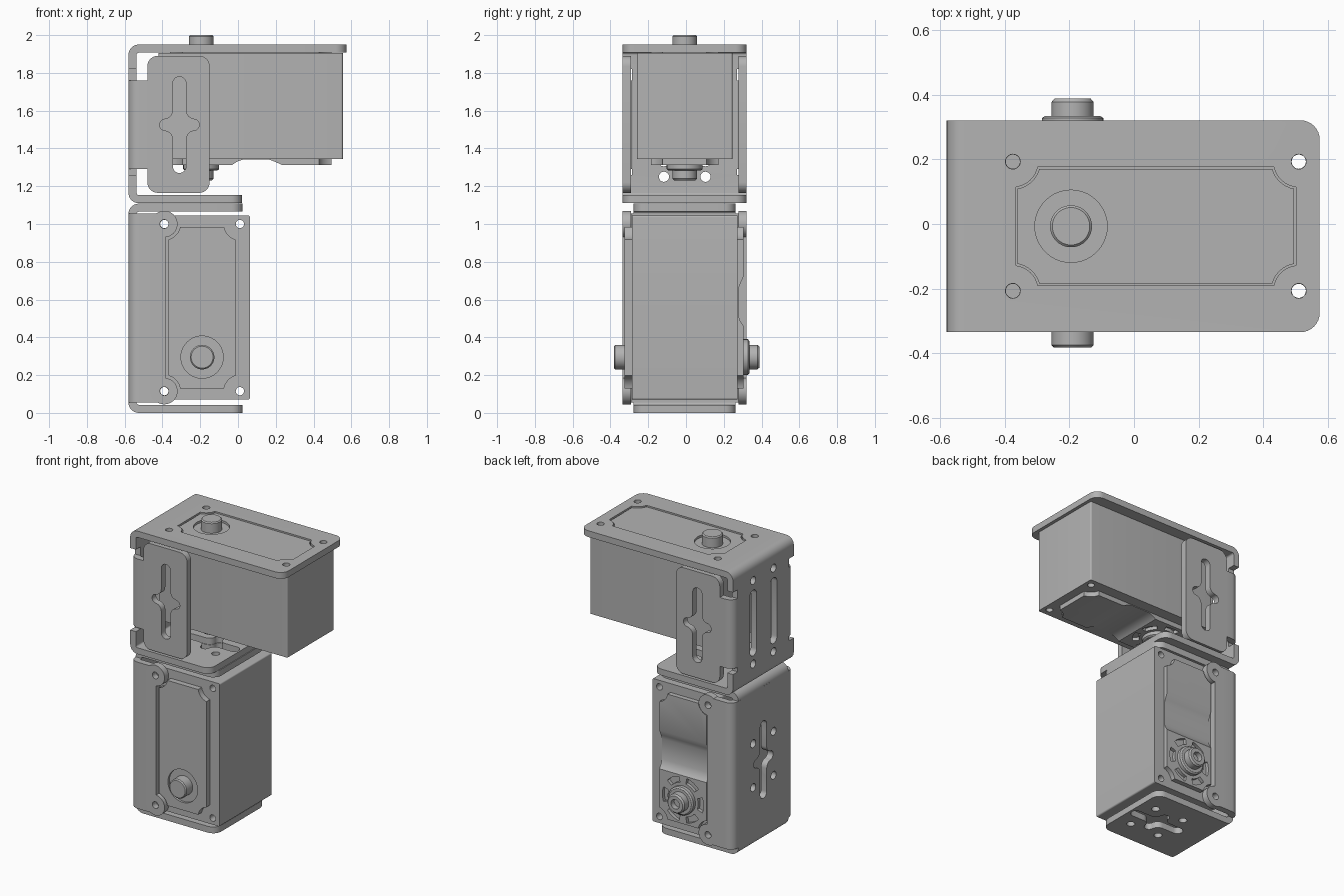
import bpy, bmesh, math
from mathutils import Matrix, Vector

if "Cube" in bpy.data.objects:
    bpy.data.objects.remove(bpy.data.objects["Cube"])

grey = bpy.data.materials.new("metal_grey")
grey.use_nodes = True
GREY = (0.45, 0.45, 0.45, 1)
grey.diffuse_color = GREY
grey.node_tree.nodes["Principled BSDF"].inputs["Base Color"].default_value = GREY
YC = -0.007          # middle plane of the assembly
T = 0.043            # sheet thickness
parts = []


# ---------- outlines ----------
def arc(cx, cy, r, a, b, n=8):
    steps = [math.radians(a + (b - a) * i / n) for i in range(n + 1)]
    return [(cx + r * math.cos(t), cy + r * math.sin(t)) for t in steps]


def circle(cx, cy, r, n=32):
    return arc(cx, cy, r, 0, 360, n)[:-1]


def rect(x0, x1, y0, y1, r=0):
    if not r:
        return [(x0, y0), (x1, y0), (x1, y1), (x0, y1)]
    return (arc(x1 - r, y1 - r, r, 0, 90) + arc(x0 + r, y1 - r, r, 90, 180)
            + arc(x0 + r, y0 + r, r, 180, 270) + arc(x1 - r, y0 + r, r, 270, 360))


def slot(cx, cy, w, half):
    return arc(cx, cy + half - w, w, 0, 180) + arc(cx, cy - half + w, w, 180, 360)


def cross(cx, cy, half, swap=False, w=0.035, arm=0.105, v=0.03, f=0.045):
    """Long slot with two short filleted arms."""
    quad = (arc(0, half - w, w, 90, 0, 6) + arc(w + f, v + f, f, 180, 270, 6)
            + arc(arm - v, 0, v, 90, 0, 6)[:-1])
    side = quad + [(arm, 0)] + [(x, -y) for x, y in reversed(quad)]
    pts = side + [(-x, y) for x, y in reversed(side)][1:-1]
    return [(cx + y, cy + x) if swap else (cx + x, cy + y) for x, y in pts]


def four(cx, cy, dx, dy, r):
    return [circle(cx + i * dx, cy + j * dy, r, 20) for i in (-1, 1) for j in (-1, 1)]


def channel(x0, x1, lo, hi, r=0.055):
    """Bent sheet profile, open towards +x."""
    q = r - T
    return ([(x1, hi)] + arc(x0 + r, hi - r, r, 90, 180) + arc(x0 + r, lo + r, r, 180, 270)
            + [(x1, lo), (x1, lo + T)] + arc(x0 + r, lo + r, q, 270, 180)
            + arc(x0 + r, hi - r, q, 180, 90) + [(x1, hi - T)])


# ---------- solids ----------
def prism(name, outlines, axis, lo, hi, round_x=None, r=0.06):
    """Extrude outlines along an axis; corners beyond round_x can be rounded."""
    bm = bmesh.new()
    place = {"x": lambda a, b, h: (h, a, b), "y": lambda a, b, h: (a, h, b),
             "z": lambda a, b, h: (a, b, h)}[axis]
    for pts in outlines:
        low = [bm.verts.new(place(a, b, lo)) for a, b in pts]
        top = [bm.verts.new(place(a, b, hi)) for a, b in pts]
        bm.faces.new(low)
        bm.faces.new(top)
        for i in range(len(pts)):
            j = (i + 1) % len(pts)
            bm.faces.new((low[i], low[j], top[j], top[i]))
    bmesh.ops.recalc_face_normals(bm, faces=bm.faces)
    if round_x is not None:
        edges = [e for e in bm.edges if min(v.co.x for v in e.verts) > round_x
                 and abs(e.verts[0].co.z - e.verts[1].co.z) > T * 0.9]
        bmesh.ops.bevel(bm, geom=edges, offset=r, segments=8, affect="EDGES", profile=0.5)
    return finish(name, bm)


def lathe(name, profile, n=40):
    """Turn a radius/height profile about z."""
    bm = bmesh.new()
    rings = [[bm.verts.new((x, y, z)) for x, y in circle(0, 0, r, n)] for r, z in profile]
    for a, b in zip(rings, rings[1:]):
        for i in range(n):
            j = (i + 1) % n
            bm.faces.new((a[i], a[j], b[j], b[i]))
    bm.faces.new(rings[0])
    bm.faces.new(rings[-1])
    bmesh.ops.recalc_face_normals(bm, faces=bm.faces)
    return finish(name, bm)


def finish(name, bm):
    me = bpy.data.meshes.new(name)
    bm.to_mesh(me)
    bm.free()
    me.materials.append(grey)
    ob = bpy.data.objects.new(name, me)
    bpy.context.collection.objects.link(ob)
    parts.append(ob)
    return ob


def combine(ob, others, op="DIFFERENCE"):
    for other in others:
        m = ob.modifiers.new("b", "BOOLEAN")
        m.operation, m.solver, m.object = op, "EXACT", other
        dg = bpy.context.evaluated_depsgraph_get()
        me = bpy.data.meshes.new_from_object(ob.evaluated_get(dg))
        ob.modifiers.clear()
        ob.data = me
        parts.remove(other)
        bpy.data.objects.remove(other)
    return ob


def panel(grow=0.0):
    """Raised cover outline, scooped out around the corner screws."""
    x0, x1, h, r = -0.165 - grow, 0.69 + grow, 0.178 + grow, 0.085 - grow
    pts = []
    for cx, sx, sy in ((0.705, 1, 1), (-0.18, -1, 1), (-0.18, -1, -1), (0.705, 1, -1)):
        ex = x1 if sx > 0 else x0
        a = math.atan2(-math.sqrt(r * r - (ex - cx) ** 2), -abs(ex - cx))
        b = math.atan2(h - 0.2, -math.sqrt(r * r - (h - 0.2) ** 2))
        b = b if b < 0 else b - 2 * math.pi
        run = arc(0, 0, r, math.degrees(a), math.degrees(b))
        run = [(cx + sx * x, sy * (0.2 + y)) for x, y in run]
        pts += run if sx * sy > 0 else run[::-1]
    return pts


# ---------- servo, built about its shaft axis ----------
def servo(prefix, matrix):
    first = len(parts)
    screws = four(0.2625, 0, 0.4425, 0.2, 0.022)
    body = prism(prefix + "_case", [rect(-0.225, 0.75, -0.253, 0.253, 0.01)], "z", -0.28, 0.28)
    combine(body, [prism("bores", screws, "z", -1, 1)])
    cover = prism(prefix + "_cover", [panel()], "z", 0.279, 0.318)
    combine(cover, [prism("recess", [circle(0, 0, 0.112, 40)], "z", 0.303, 0.4)])
    lathe(prefix + "_shaft", [(0.065, 0.27), (0.065, 0.368), (0.058, 0.375)])

    # output side: panel with a trough and a slotted horn
    base = prism(prefix + "_output_panel", [panel()], "z", -0.312, -0.279)
    trough = [(0.15, -0.33), (0.165, -0.311), (0.19, -0.295), (0.22, -0.284), (0.36, -0.284),
              (0.39, -0.295), (0.43, -0.313), (0.44, -0.33)]
    slots = [arc(0, 0, 0.155, a, a + 38) + arc(0, 0, 0.115, a + 38, a) for a in range(11, 360, 60)]
    combine(base, [prism("trough", [trough], "y", -0.3, 0.3),
                   prism("slots", slots, "z", -0.4, -0.29)])
    lathe(prefix + "_horn_hub", [(0.095, -0.29), (0.095, -0.335), (0.085, -0.342), (0.065, -0.342),
                                 (0.065, -0.385), (0.056, -0.395), (0.032, -0.395), (0.032, -0.36)])
    for ob in parts[first:]:
        ob.data.transform(matrix)


servo("upper_servo", Matrix.Translation((-0.195, YC, 1.625)))
turn = Matrix((Vector((0, -1, 0)), Vector((0, 0, -1)), Vector((1, 0, 0)))).to_4x4()
servo("lower_servo", Matrix.Translation((-0.19, YC, 0.295)) @ turn)

# ---------- upper bracket ----------
W = 0.328
long_plate = prism("upper_bracket", [channel(-0.58, 0.575, 1.11, 1.95)], "y", YC - W, YC + W, 0.5)
trim = prism("trim", [rect(0.022, 1, 1, 1.5)], "y", -1, 1)
reliefs = [prism("relief", [rect(-0.6, -0.53, 1.26, 1.82)], "y", YC + s * 0.278, YC + s * 0.5)
           for s in (-1, 1)]
combine(long_plate, [trim] + reliefs)
ends = prism("ends", [rect(-0.7, 0.022, YC - W, YC + W, 0.06)], "z", 1.0, 1.2)
spare = prism("spare", [rect(-0.2, 0.3, -0.5, 0.5)], "z", 1.0, 1.2)
combine(long_plate, [combine(spare, [ends])])
wings = prism("wing_bend", [channel(-0.58, -0.44, YC - W, YC + W)], "z", 1.29, 1.76)
plates = [prism("wing", [rect(-0.48, -0.15, 1.165, 1.89, 0.055)], "y", a, a + T)
          for a in (YC - W, YC + W - T)]
combine(wings, plates, "UNION")
combine(long_plate, [wings], "UNION")
opening = [(x - 0.195, y + YC) for x, y in panel(0.006)]
combine(long_plate, [
    prism("cut", [opening] + four(0.0675, YC, 0.4425, 0.2, 0.023), "z", 1.88, 2),
    prism("cut", [cross(-0.19, YC, 0.2, True)] + four(-0.19, YC, 0.11, 0.12, 0.026), "z", 1, 1.2),
    prism("cut", [cross(-0.31, 1.525, 0.255)], "y", -0.5, -0.27),
    prism("cut", [cross(-0.31, 1.525, 0.255)], "y", 0.26, 0.5),
    prism("cut", [slot(YC + s * 0.11, 1.53, 0.036, 0.225) for s in (-1, 1)]
          + four(YC, 1.535, 0.11, 0.285, 0.027), "x", -0.7, -0.5)])

# ---------- lower bracket ----------
sides = prism("lower_bracket", [channel(-0.58, -0.385, YC - W, YC + W)], "z", 0.055, 1.055)
ears = [prism("ear", [circle(-0.39, z, 0.07)], "y", a, a + T)
        for a in (YC - W, YC + W - T) for z in (0.115, 1.0)]
combine(sides, ears, "UNION")
combine(sides, [
    prism("cut", [circle(-0.39, z, 0.023, 20) for z in (0.115, 1.0)], "y", -1, 1),
    prism("cut", [cross(YC, 0.555, 0.265)] + four(YC, 0.555, 0.11, 0.15, 0.027), "x", -0.7, -0.5)])

# end flanges of the lower bracket
flanges = prism("lower_bracket_flanges", [channel(-0.58, 0.025, 0, 1.108)], "y",
                YC - 0.27, YC + 0.27, 0, 0.06)
combine(flanges, [
    prism("middle", [rect(-0.7, -0.53, 0.055, 1.055)], "y", -1, 1),
    prism("cut", [cross(-0.19, YC, 0.2, True)] + four(-0.19, YC, 0.11, 0.12, 0.026), "z", -1, 2)])

# ---------- shading ----------
for ob in bpy.context.selected_objects:
    ob.select_set(False)
for ob in parts:
    ob.select_set(True)
bpy.context.view_layer.objects.active = parts[0]
bpy.ops.object.shade_smooth_by_angle(angle=math.radians(30))
